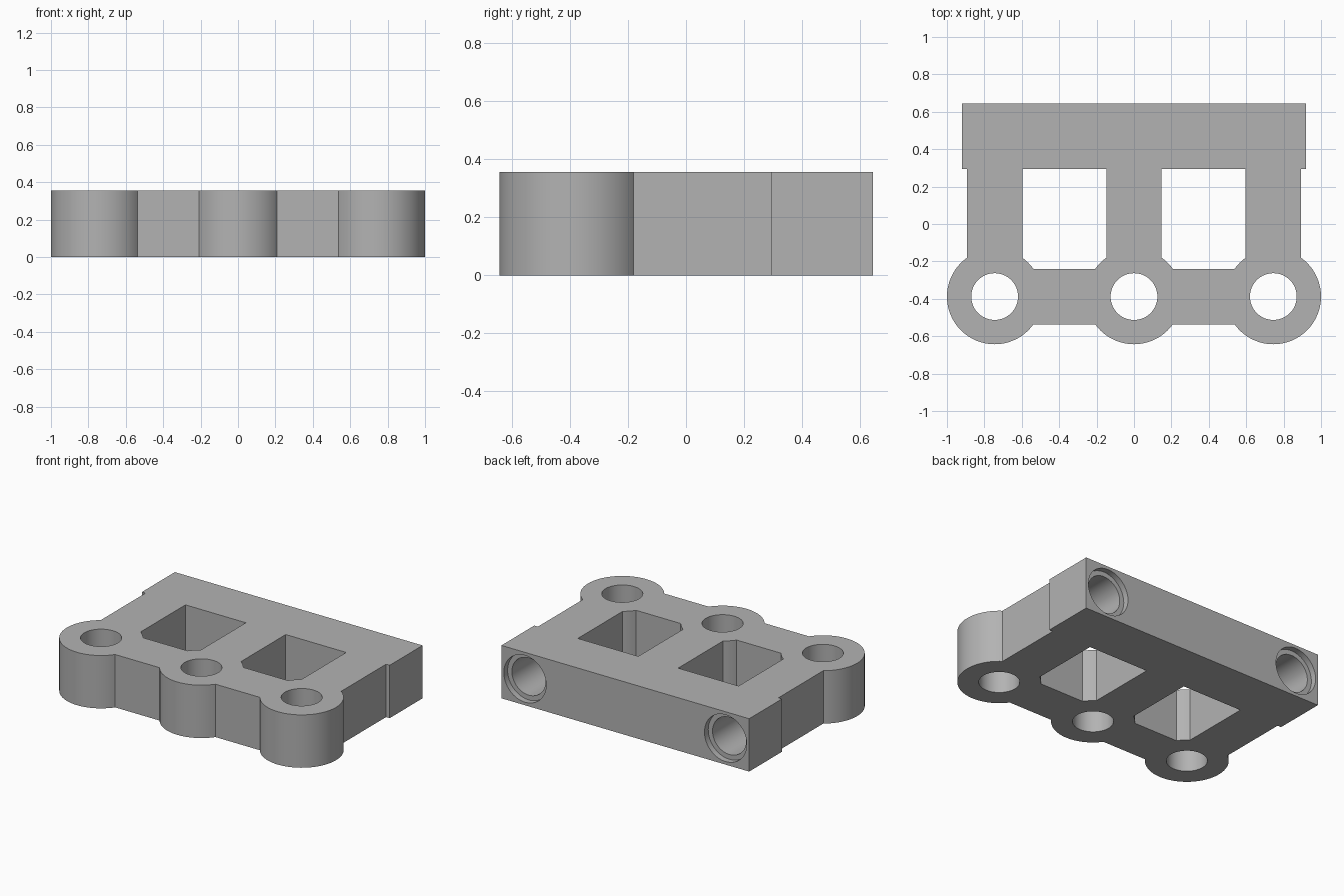
import bpy
import math

if "Cube" in bpy.data.objects:
    bpy.data.objects.remove(bpy.data.objects["Cube"], do_unlink=True)

HEIGHT = 0.355
PITCH = 0.745          # spacing of the three arms
EYE_Y = -0.388
BACK_Y = 0.644
ARM = 0.148            # half width of arms and cross beam

grey = bpy.data.materials.new("plain_grey")
grey.use_nodes = True
colour = (0.45, 0.45, 0.45, 1)
grey.diffuse_color = colour
grey.node_tree.nodes["Principled BSDF"].inputs["Base Color"].default_value = colour


def box(name, x0, x1, y0, y1):
    bpy.ops.mesh.primitive_cube_add(size=1, location=((x0 + x1) / 2, (y0 + y1) / 2, HEIGHT / 2))
    ob = bpy.context.object
    ob.name = name
    ob.scale = (x1 - x0, y1 - y0, HEIGHT)
    bpy.ops.object.transform_apply(location=True, rotation=True, scale=True)
    ob.data.materials.append(grey)
    return ob


def cylinder(name, radius, depth, location, tilt=0):
    bpy.ops.mesh.primitive_cylinder_add(vertices=64, radius=radius, depth=depth,
                                        location=location, rotation=(tilt, 0, 0))
    ob = bpy.context.object
    ob.name = name
    bpy.ops.object.transform_apply(location=True, rotation=True, scale=True)
    ob.data.materials.append(grey)
    return ob


def combine(target, tool, operation):
    bpy.context.view_layer.objects.active = target
    mod = target.modifiers.new(operation.lower(), "BOOLEAN")
    mod.operation = operation
    mod.solver = "EXACT"
    mod.object = tool
    bpy.ops.object.modifier_apply(modifier=mod.name)
    bpy.data.objects.remove(tool, do_unlink=True)


# Back bar and front cross beam
frame = box("bracket_frame", -0.92, 0.92, 0.295, BACK_Y)
beam = box("cross_beam", -PITCH, PITCH, EYE_Y - ARM, EYE_Y + ARM)
combine(frame, beam, "UNION")

# Three arms, each ending in a round eye
for x in (-PITCH, 0, PITCH):
    combine(frame, box("arm", x - ARM, x + ARM, EYE_Y, 0.4), "UNION")
    combine(frame, cylinder("eye", 0.255, HEIGHT, (x, EYE_Y, HEIGHT / 2)), "UNION")

# Vertical holes through the eyes
for x in (-PITCH, 0, PITCH):
    combine(frame, cylinder("eye_hole", 0.125, 1, (x, EYE_Y, HEIGHT / 2)), "DIFFERENCE")

# Counterbored blind holes in the back face
for x in (-PITCH, PITCH):
    for radius, depth in ((0.125, 0.4), (0.157, 0.04)):
        hole = cylinder("back_hole", radius, depth * 2, (x, BACK_Y, HEIGHT / 2), math.pi / 2)
        combine(frame, hole, "DIFFERENCE")

bpy.ops.object.select_all(action="DESELECT")
frame.select_set(True)
bpy.context.view_layer.objects.active = frame
bpy.ops.object.shade_smooth_by_angle(angle=math.radians(30))
